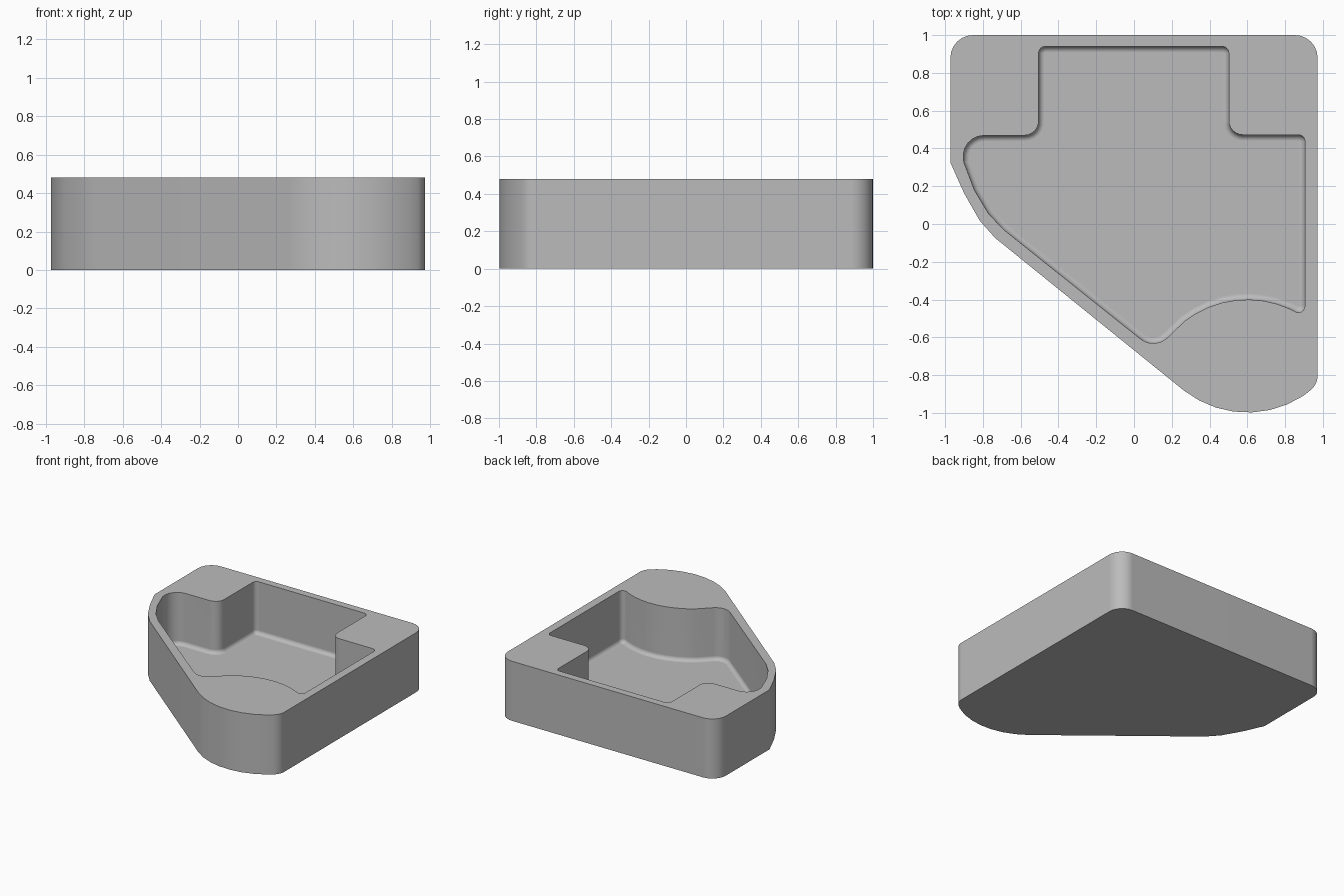
import bpy
import bmesh
from math import sin, cos, tan, pi, radians
from mathutils import Vector

if "Cube" in bpy.data.objects:
    bpy.data.objects.remove(bpy.data.objects["Cube"])

HEIGHT, FLOOR, FILLET, STEPS = 0.48, 0.06, 0.032, 5


def arc(cx, cy, r, a0, a1, n):
    """Plain outline points along an arc (degrees)."""
    angles = [radians(a0 + (a1 - a0) * i / n) for i in range(n + 1)]
    return [(cx + r * cos(a), cy + r * sin(a), 0) for a in angles]


def rounded(corners, n=6):
    """Turn (x, y, radius) corners into a rounded outline."""
    out = []
    for i, (x, y, r) in enumerate(corners):
        p = Vector((x, y))
        if r == 0:
            out.append(p)
            continue
        a = (Vector(corners[i - 1][:2]) - p).normalized()
        b = (Vector(corners[(i + 1) % len(corners)][:2]) - p).normalized()
        half = a.angle(b) / 2
        start = p + a * (r / tan(half))
        centre = p + (a + b).normalized() * (r / sin(half))
        u = start - centre
        sweep = pi - 2 * half
        v = -a * r
        for k in range(n + 1):
            t = sweep * k / n
            out.append(centre + u * cos(t) + v * sin(t))
    return out


def inset(points, d):
    """Offset a counter-clockwise outline inward."""
    out = []
    for i, p in enumerate(points):
        e1 = (p - points[i - 1]).normalized()
        e2 = (points[(i + 1) % len(points)] - p).normalized()
        n1, n2 = Vector((-e1.y, e1.x)), Vector((-e2.y, e2.x))
        out.append(p + (n1 + n2) * (d / (1 + n1.dot(n2))))
    return out


# Outer wall outline, counter-clockwise
outer = rounded(
    arc(0.6, -0.455, 0.543, 232, 303, 7)
    + [(0.972, -0.85, 0.1), (0.972, 1, 0.12), (-0.972, 1, 0.12),
       (-0.972, 0.325, 0), (-0.9, 0.164, 0), (-0.817, 0.018, 0), (-0.735, -0.074, 0)])

# Cavity outline, counter-clockwise
inner = rounded(
    [(0.109, -0.668, 0.11)]
    + arc(0.6, -0.94, 0.54, 128, 65, 8)
    + [(0.905, -0.493, 0.035), (0.905, 0.472, 0.035), (0.502, 0.472, 0.075),
       (0.502, 0.94, 0.035), (-0.505, 0.94, 0.035), (-0.505, 0.47, 0.075),
       (-0.925, 0.468, 0.11), (-0.9, 0.325, 0), (-0.845, 0.18, 0),
       (-0.77, 0.055, 0), (-0.69, -0.03, 0)])

bm = bmesh.new()


def ring(points, z):
    return [bm.verts.new((p.x, p.y, z)) for p in points]


def skin(a, b):
    for i in range(len(a)):
        j = (i + 1) % len(a)
        bm.faces.new((a[i], a[j], b[j], b[i]))


# Outer wall and underside
base, rim = ring(outer, 0), ring(outer, HEIGHT)
skin(base, rim)
bm.faces.new(base[::-1])

# Cavity wall, rounded foot and floor
lip = ring(inner, HEIGHT)
last = lip
for k in range(STEPS + 1):
    t = pi / 2 * k / STEPS
    nxt = ring(inset(inner, FILLET * (1 - cos(t))), FLOOR + FILLET * (1 - sin(t)))
    skin(last, nxt)
    last = nxt
bm.faces.new(last)

# Flat top between the rim and the lip
edges = [bm.edges.get((loop[i - 1], loop[i])) for loop in (rim, lip) for i in range(len(loop))]
bmesh.ops.triangle_fill(bm, use_beauty=True, edges=edges, normal=(0, 0, 1))
bmesh.ops.recalc_face_normals(bm, faces=bm.faces[:])

mesh = bpy.data.meshes.new("tray")
bm.to_mesh(mesh)
bm.free()
tray = bpy.data.objects.new("tray", mesh)
bpy.context.collection.objects.link(tray)

# Single grey material
grey = bpy.data.materials.new("plain grey")
grey.use_nodes = True
grey.diffuse_color = (0.5, 0.5, 0.5, 1)
grey.node_tree.nodes["Principled BSDF"].inputs["Base Color"].default_value = (0.5, 0.5, 0.5, 1)
mesh.materials.append(grey)

# Smooth curves, sharp rims, flat floor
bpy.ops.object.select_all(action="DESELECT")
tray.select_set(True)
bpy.context.view_layer.objects.active = tray
bpy.ops.object.shade_smooth_by_angle(angle=radians(30))
weighted = tray.modifiers.new("weighted normals", "WEIGHTED_NORMAL")
weighted.keep_sharp = True
